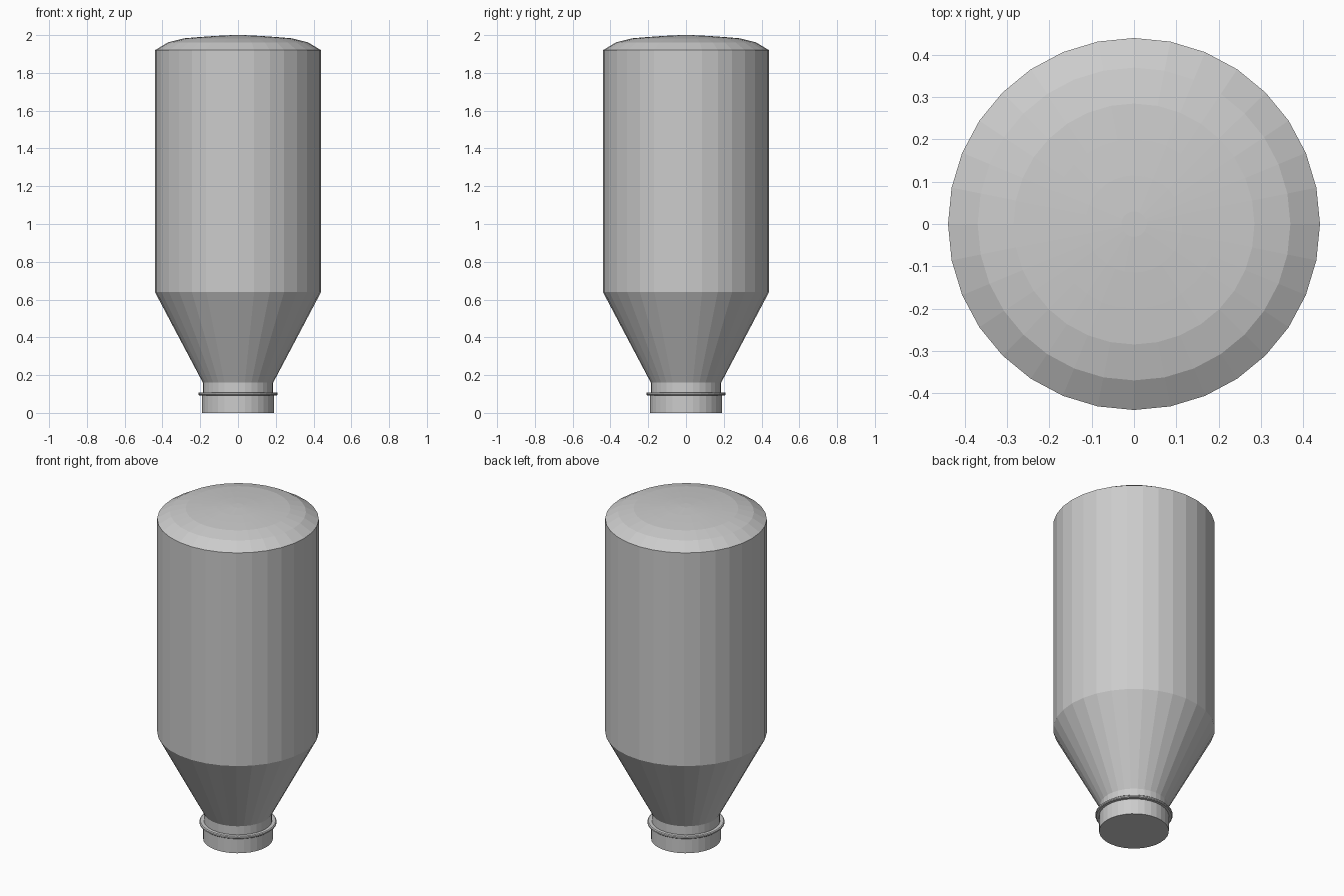
import bpy, bmesh, math

if "Cube" in bpy.data.objects:
    bpy.data.objects.remove(bpy.data.objects["Cube"])

SIDES = 32

grey = bpy.data.materials.new("plain grey")
grey.diffuse_color = (0.6, 0.6, 0.6, 1)
grey.use_nodes = True
grey.node_tree.nodes["Principled BSDF"].inputs["Base Color"].default_value = grey.diffuse_color


def lathe(name, profile, closed=False):
    """Revolve (radius, z) points, listed bottom to top, with flat facets."""
    bm = bmesh.new()
    rings = []
    for r, z in profile:
        if r == 0:
            rings.append([bm.verts.new((0, 0, z))] * SIDES)
        else:
            rings.append([bm.verts.new((r * math.cos(2 * math.pi * i / SIDES),
                                        r * math.sin(2 * math.pi * i / SIDES), z))
                          for i in range(SIDES)])
    pairs = list(zip(rings, rings[1:]))
    if closed:
        pairs.append((rings[-1], rings[0]))
    for a, b in pairs:
        for i in range(SIDES):
            j = (i + 1) % SIDES
            corners = list(dict.fromkeys((a[i], a[j], b[j], b[i])))
            bm.faces.new(corners)
    bmesh.ops.recalc_face_normals(bm, faces=bm.faces)
    mesh = bpy.data.meshes.new(name)
    bm.to_mesh(mesh)
    bm.free()
    mesh.materials.append(grey)
    obj = bpy.data.objects.new(name, mesh)
    bpy.context.collection.objects.link(obj)
    return obj


# Tank: closed outlet neck, hopper cone, cylinder wall and shallow domed roof
lathe("tank_body", [
    (0, 0), (0.19, 0), (0.19, 0.10), (0.186, 0.105), (0.186, 0.16),
    (0.44, 0.64), (0.44, 1.92),
    (0.37, 1.962), (0.285, 1.983), (0.20, 1.99), (0.115, 1.996),
    (0.03, 2.0), (0, 2.0)])

# Thin collar around the neck
lathe("neck_collar", [(0.18, 0.093), (0.205, 0.093), (0.21, 0.097),
                      (0.21, 0.105), (0.205, 0.109), (0.18, 0.109)], closed=True)
